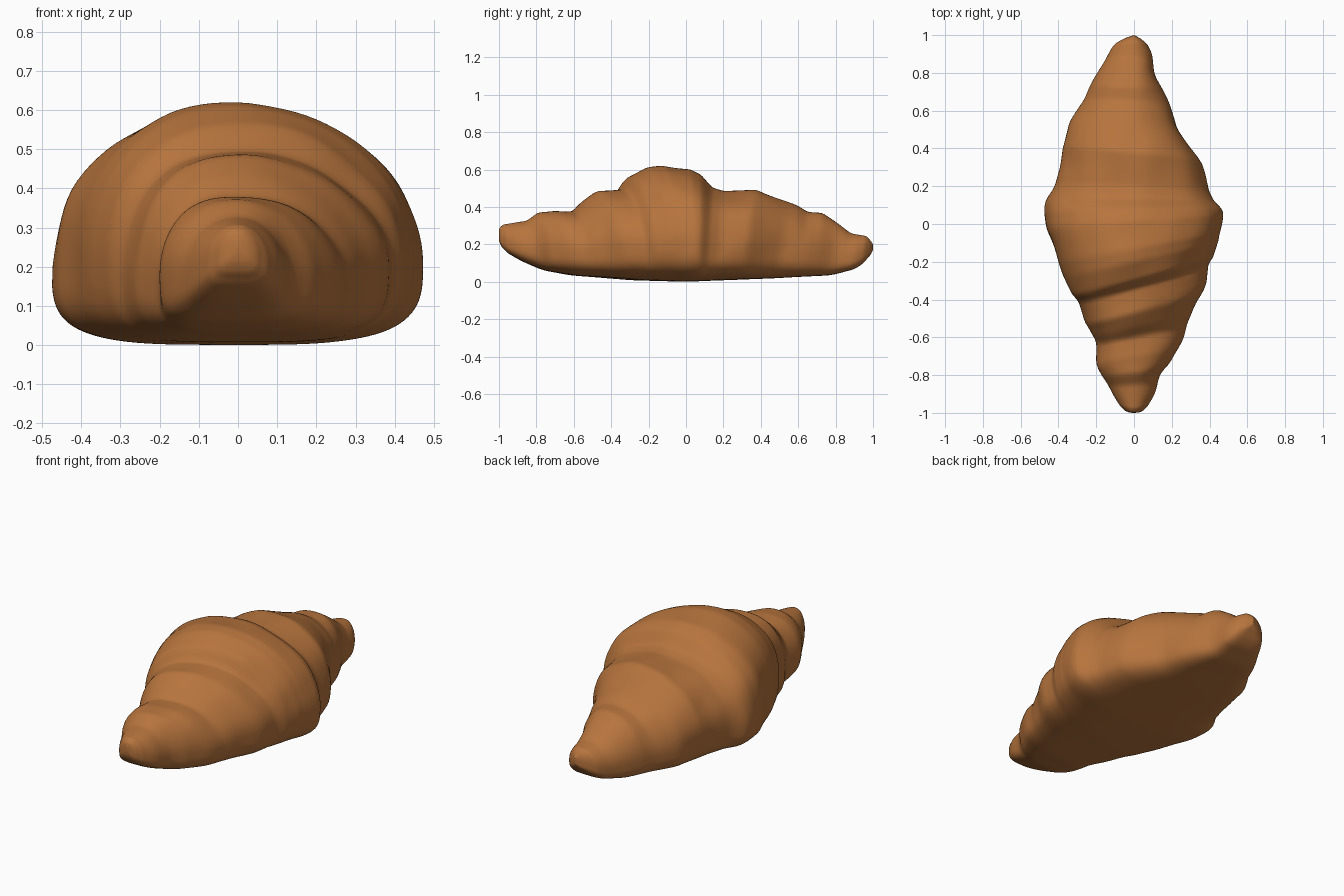
import bpy, bmesh, math
from mathutils import Vector, noise

cube = bpy.data.objects.get("Cube")
if cube:
    bpy.data.objects.remove(cube, do_unlink=True)

# Profiles along the length: (y, value) in stepped, rolled layers
TOP = [(-1, .28), (-.985, .305), (-.92, .315), (-.85, .325), (-.79, .37), (-.7, .385),
       (-.6, .38), (-.55, .43), (-.47, .485), (-.34, .49), (-.3, .56), (-.2, .61),
       (-.13, .62), (.02, .6), (.08, .57), (.14, .5), (.2, .485), (.38, .49),
       (.48, .45), (.6, .4), (.65, .37), (.73, .365), (.8, .32), (.88, .26),
       (.97, .245), (1, .2)]
BOTTOM = [(-1, .22), (-.98, .17), (-.9, .12), (-.78, .06), (-.65, .035), (-.3, .008),
          (0, 0), (.5, .018), (.8, .035), (.92, .07), (.98, .13), (1, .17)]
RIGHT = [(-1, .02), (-.985, .06), (-.9, .11), (-.79, .14), (-.76, .18), (-.63, .26),
         (-.45, .32), (-.35, .38), (-.2, .41), (-.08, .44), (0, .47), (.08, .465),
         (.2, .4), (.35, .35), (.53, .23), (.65, .19), (.8, .11), (.9, .1),
         (.97, .06), (1, 0)]
LEFT = [(-1, .02), (-.985, .06), (-.9, .115), (-.76, .195), (-.64, .21), (-.4, .32),
        (-.24, .39), (-.03, .455), (.14, .47), (.2, .43), (.32, .39), (.56, .34),
        (.68, .26), (.8, .2), (.9, .14), (.97, .09), (1, 0)]


def look_up(table, y):
    y = max(-1, min(1, y))
    for (a, va), (b, vb) in zip(table, table[1:]):
        if y <= b:
            return va + (vb - va) * (y - a) / (b - a)
    return table[-1][1]


def soft(table, y, reach):
    """Profile value averaged over a short stretch, which narrows at the tips."""
    reach = min(reach, 1 - abs(y))
    return sum(look_up(table, y + reach * k / 4) for k in range(-4, 5)) / 9


def slant(y):
    """How far the rolled seams lean across the body."""
    blend = 1 / (1 + math.exp(8 * (y + .05)))
    return (.32 * blend - .1 * (1 - blend)) * min(1, 1.6 * (1 - abs(y)))


def signed_power(value, exponent):
    return math.copysign(abs(value) ** exponent, value)


def section(y, sides):
    """One leaning cross-section: round above, flattened below."""
    top, bottom = soft(TOP, y, .015), soft(BOTTOM, y, .03)
    middle = bottom + .35 * (top - bottom)
    lean = slant(y)
    ridge = 1 + .4 * (top / soft(TOP, y, .14) - 1)
    right = soft(RIGHT, y + lean * look_up(RIGHT, y), .025) * ridge
    left = soft(LEFT, y - lean * look_up(LEFT, y), .025) * ridge
    inner = min(1, 4 * (1 - abs(y)))
    points = []
    for i in range(sides):
        angle = math.tau * i / sides
        c, s = math.cos(angle), math.sin(angle)
        # The left shoulder is fuller, and both flanks turn squarely into the base
        if s >= 0:
            power = 1 if c > 0 else .9
        else:
            power = .6 if c > 0 else .5
        x = signed_power(c, power) * (right if c > 0 else left)
        rise = top - middle if s > 0 else middle - bottom
        z = middle + signed_power(s, power) * rise
        # Gentle lumps in the crust, fading at the tips and underside
        lump = .01 * inner * min(1, z * 6) * noise.noise(Vector((x * 6, y * 5, z * 6)))
        # Seams curl towards the middle as they pass under the base
        curl = -.05 * math.sin(math.pi * y) * max(0, 1 - z / top) ** 2
        points.append(Vector((x + c * lump, y + lean * x + curl, z + s * lump)))
    return points


# Golden baked crust
crust = bpy.data.materials.new("baked_crust")
crust.use_nodes = True
colour = (.47, .175, .047, 1)
crust.diffuse_color = colour
crust.node_tree.nodes["Principled BSDF"].inputs["Base Color"].default_value = colour

# Rolled pastry body, lofted from tip to tip
RINGS, SIDES = 220, 96
bm = bmesh.new()
loops = []
for r in range(RINGS + 1):
    t = 2 * r / RINGS - 1
    y = .6 * t + .4 * math.sin(t * math.pi / 2)
    y = max(-.9985, min(.9985, y))
    loops.append([bm.verts.new(p) for p in section(y, SIDES)])
for a, b in zip(loops, loops[1:]):
    for i in range(SIDES):
        j = (i + 1) % SIDES
        bm.faces.new((a[i], a[j], b[j], b[i]))

# Closed tips
for ring, y in ((loops[0], -1), (loops[-1], 1)):
    centre = sum((v.co for v in ring), Vector()) / SIDES
    tip = bm.verts.new((centre.x, y, centre.z))
    for i in range(SIDES):
        bm.faces.new((ring[i], ring[(i + 1) % SIDES], tip))
bmesh.ops.recalc_face_normals(bm, faces=bm.faces)
for face in bm.faces:
    face.smooth = True

mesh = bpy.data.meshes.new("pastry_body")
bm.to_mesh(mesh)
bm.free()
mesh.materials.append(crust)
body = bpy.data.objects.new("pastry_body", mesh)
bpy.context.collection.objects.link(body)
